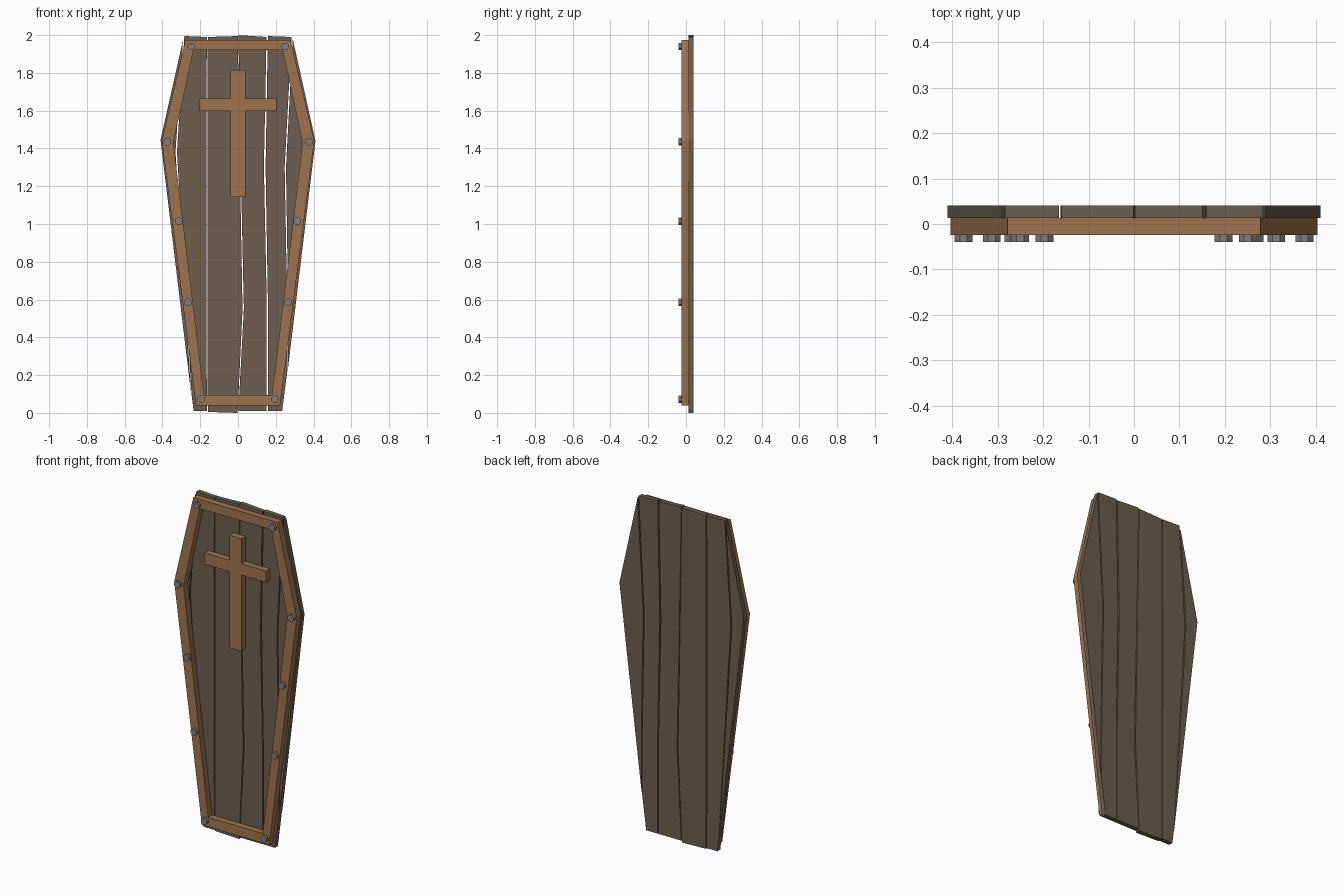
import bpy, bmesh, math

if "Cube" in bpy.data.objects:
    bpy.data.objects.remove(bpy.data.objects["Cube"])


def material(name, rgb):
    m = bpy.data.materials.new(name)
    m.diffuse_color = (*rgb, 1)
    m.use_nodes = True
    m.node_tree.nodes["Principled BSDF"].inputs["Base Color"].default_value = m.diffuse_color
    return m


dark_wood = material("dark wood", (0.150, 0.112, 0.077))
light_wood = material("light wood", (0.352, 0.174, 0.078))
iron = material("grey iron", (0.205, 0.215, 0.225))


def finish(name, bm, mat):
    bmesh.ops.recalc_face_normals(bm, faces=bm.faces)
    me = bpy.data.meshes.new(name)
    bm.to_mesh(me)
    bm.free()
    me.materials.append(mat)
    ob = bpy.data.objects.new(name, me)
    bpy.context.collection.objects.link(ob)
    return ob


def prism(name, pts, y0, y1, mat):
    """Extrude an (x, z) outline from y0 to y1."""
    bm = bmesh.new()
    front = [bm.verts.new((x, y0, z)) for x, z in pts]
    back = [bm.verts.new((x, y1, z)) for x, z in pts]
    bm.faces.new(front)
    bm.faces.new(back[::-1])
    n = len(pts)
    for i in range(n):
        j = (i + 1) % n
        bm.faces.new((front[i], back[i], back[j], front[j]))
    return finish(name, bm, mat)


# Rough planks: uneven edges with thin gaps between them
PLANK = (0.013, 0.041)
planks = {
    "left_edge_plank": [(-.291, 1.975), (-.41, 1.445), (-.248, .1), (-.331, 1.38)],
    "left_plank": [(-.284, 1.995), (-.165, 1.99), (-.168, 1.2), (-.165, .01),
                   (-.235, .01), (-.246, .1), (-.323, 1.38)],
    "centre_left_plank": [(-.16, 1.99), (-.001, 1.995), (.013, 1.14), (.024, .55),
                          (-.002, 0), (-.16, .005), (-.162, 1.2)],
    "centre_right_plank": [(.002, 2.0), (.151, 1.99), (.137, 1.3), (.152, .6),
                           (.152, .01), (.002, .01), (.031, .55), (.018, 1.14)],
    "right_plank": [(.158, 1.995), (.284, 1.99), (.247, 1.3), (.26, .6), (.262, .23),
                    (.234, .01), (.158, .01), (.158, .6), (.146, 1.3)],
    "right_edge_plank": [(.29, 1.98), (.41, 1.44), (.264, .23), (.265, .6), (.254, 1.3)],
}
for name, pts in planks.items():
    prism(name, pts, *PLANK, dark_wood)

# Raised frame: a mirrored ring between two six-sided outlines
FRONT, BASE = -0.024, 0.013


def mirrored(pts):
    return pts + [(-x, z) for x, z in reversed(pts)]


outer = mirrored([(.278, 1.975), (.404, 1.44), (.222, .038)])
inner = mirrored([(.236, 1.92), (.342, 1.43), (.18, .095)])
bm = bmesh.new()
rings = [[bm.verts.new((x, y, z)) for x, z in pts]
         for pts, y in ((outer, FRONT), (inner, FRONT), (inner, BASE), (outer, BASE))]
for r in range(4):
    a, b = rings[r], rings[(r + 1) % 4]
    for i in range(6):
        j = (i + 1) % 6
        bm.faces.new((a[i], a[j], b[j], b[i]))
finish("frame", bm, light_wood)

# Cross on the upper part of the lid
half = [(.04, 1.815), (.04, 1.665), (.203, 1.665), (.203, 1.597), (.04, 1.597), (.04, 1.143)]
prism("cross", mirrored(half), FRONT, BASE, light_wood)

# Nail heads, mirrored left and right
for k, (x, z) in enumerate([(.25, 1.94), (.375, 1.435), (.313, 1.015), (.265, .585), (.197, .072)]):
    for side, s in (("right", 1), ("left", -1)):
        pts = [(s * x + .021 * math.cos(math.tau * (i + .5) / 8),
                z + .021 * math.sin(math.tau * (i + .5) / 8)) for i in range(8)]
        prism(f"nail_{side}_{k + 1}", pts, -0.04, -0.02, iron)
